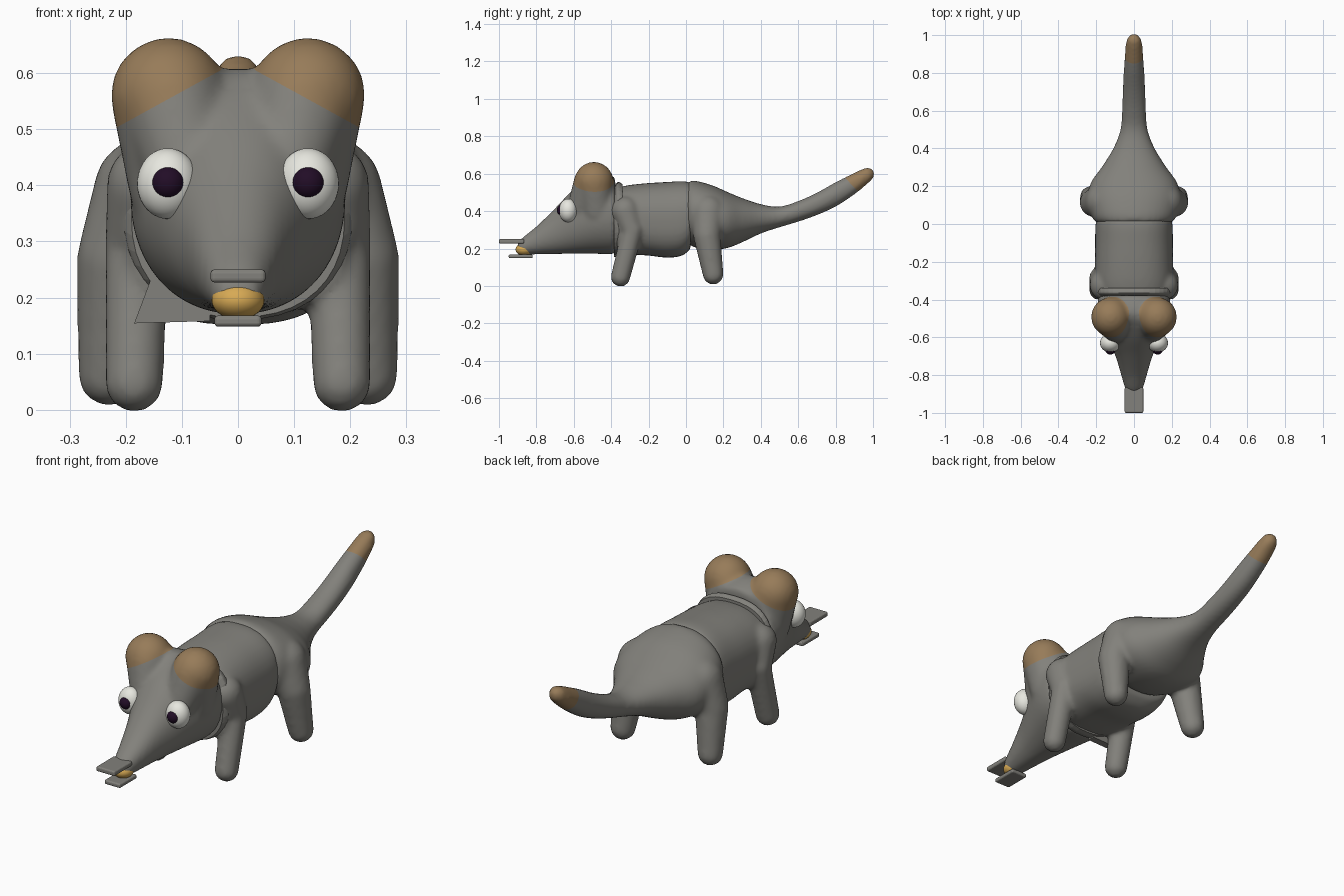
import bpy, bmesh, math
from mathutils import Vector, Matrix

if "Cube" in bpy.data.objects:
    bpy.data.objects.remove(bpy.data.objects["Cube"])


def material(name, rgb):
    m = bpy.data.materials.new(name)
    m.diffuse_color = (*rgb, 1)
    m.use_nodes = True
    m.node_tree.nodes["Principled BSDF"].inputs["Base Color"].default_value = m.diffuse_color
    return m


GREY = material("warm grey", (0.225, 0.22, 0.20))
BROWN = material("fur brown", (0.31, 0.20, 0.10))
YELLOW = material("tongue yellow", (0.68, 0.40, 0.09))
WHITE = material("eye white", (0.80, 0.80, 0.74))
DARK = material("pupil dark", (0.016, 0.004, 0.02))


def catmull(rings, steps=5):
    """Smoothly interpolate a list of ring values."""
    out = []
    for i in range(len(rings) - 1):
        p0, p1 = rings[max(i - 1, 0)], rings[i]
        p2, p3 = rings[i + 1], rings[min(i + 2, len(rings) - 1)]
        for s in range(steps):
            t = s / steps
            out.append([0.5 * (2 * b + (c - a) * t + (2 * a - 5 * b + 4 * c - d) * t * t
                               + (3 * b - a - 3 * c + d) * t ** 3)
                        for a, b, c, d in zip(p0, p1, p2, p3)])
    return out + [list(rings[-1])]


def loft(bm, rings, power=2.0, low_power=None, n=40):
    """Closed loft along y; each ring is (y, bottom z, top z, half width)."""
    loops = []
    for y, lo, hi, w in catmull(rings):
        loop = []
        for k in range(n):
            a = 2 * math.pi * k / n
            c, s = math.cos(a), math.sin(a)
            p = low_power if low_power and s < 0 else power
            x = math.copysign(abs(c) ** (2 / p), c) * w
            z = math.copysign(abs(s) ** (2 / p), s) * (hi - lo) / 2
            loop.append(bm.verts.new((x, y, (lo + hi) / 2 + z)))
        loops.append(loop)
    faces = [bm.faces.new((a[k], a[(k + 1) % n], b[(k + 1) % n], b[k]))
             for a, b in zip(loops, loops[1:]) for k in range(n)]
    faces += [bm.faces.new(loops[0][::-1]), bm.faces.new(loops[-1])]
    bmesh.ops.recalc_face_normals(bm, faces=faces)


def limb(bm, a, ra, b, rb, steps=16):
    """Mirrored pair of rounded limbs, swept from sphere a to sphere b."""
    for side in (-1, 1):
        for i in range(steps + 1):
            t = i / steps
            p = Vector(a).lerp(Vector(b), t)
            p.x *= side
            bmesh.ops.create_icosphere(bm, subdivisions=3, radius=ra + (rb - ra) * t,
                                       matrix=Matrix.Translation(p))


def add(name, bm, mats):
    me = bpy.data.meshes.new(name)
    bm.to_mesh(me)
    bm.free()
    for m in mats:
        me.materials.append(m)
    ob = bpy.data.objects.new(name, me)
    bpy.context.collection.objects.link(ob)
    return ob


def fuse(bm, voxel=0.011, smooth=10):
    """Blend overlapping volumes into one skin and return it as a bmesh."""
    ob = add("fuse_helper", bm, [])
    r = ob.modifiers.new("remesh", 'REMESH')
    r.mode, r.voxel_size = 'VOXEL', voxel
    s = ob.modifiers.new("smooth", 'SMOOTH')
    s.factor, s.iterations = 0.5, smooth
    me = bpy.data.meshes.new_from_object(ob.evaluated_get(bpy.context.evaluated_depsgraph_get()))
    out = bmesh.new()
    out.from_mesh(me)
    bpy.data.objects.remove(ob)
    bpy.data.meshes.remove(me)
    for f in out.faces:
        f.smooth = True
    return out


def cut(bm, co, no):
    bmesh.ops.bisect_plane(bm, geom=bm.verts[:] + bm.edges[:] + bm.faces[:],
                           plane_co=co, plane_no=no, dist=1e-5)


# Head with blended ears, brown above a slanted line
bm = bmesh.new()
loft(bm, [(-0.90, 0.178, 0.232, 0.03), (-0.87, 0.168, 0.262, 0.048), (-0.80, 0.168, 0.318, 0.068),
          (-0.70, 0.17, 0.415, 0.098), (-0.60, 0.172, 0.52, 0.140), (-0.50, 0.172, 0.60, 0.180),
          (-0.44, 0.17, 0.605, 0.192), (-0.378, 0.17, 0.58, 0.19)], 2.15)
limb(bm, (0.108, -0.475, 0.40), 0.088, (0.124, -0.492, 0.560), 0.104)
limb(bm, (0.085, -0.56, 0.42), 0.075, (0.118, -0.505, 0.55), 0.097)
limb(bm, (0.10, -0.465, 0.42), 0.085, (0.115, -0.48, 0.555), 0.095)
bm = fuse(bm)
for side in (-1, 1):
    cut(bm, (0, 0, 0.622), Vector((0.55 * side, 0, 1)).normalized())
for f in bm.faces:
    c = f.calc_center_median()
    f.material_index = int(c.z + 0.55 * abs(c.x) > 0.622 and c.y > -0.62 and abs(c.x) > 0.03)
add("head", bm, [GREY, BROWN])

# Middle body with front legs
bm = bmesh.new()
loft(bm, [(-0.372, 0.175, 0.525, 0.20), (-0.30, 0.168, 0.54, 0.208), (-0.20, 0.162, 0.55, 0.207),
          (-0.10, 0.151, 0.556, 0.206), (-0.02, 0.162, 0.560, 0.205), (0.025, 0.20, 0.555, 0.20)],
     2.3, 2.7)
limb(bm, (0.185, -0.35, 0.048), 0.053, (0.18, -0.285, 0.30), 0.058)
limb(bm, (0.18, -0.29, 0.30), 0.058, (0.155, -0.325, 0.40), 0.08)
add("body_and_front_legs", fuse(bm), [GREY])

# Thin collar behind the head, with a pointed lower corner
bm = bmesh.new()
loft(bm, [(-0.385, 0.165, 0.525, 0.19), (-0.365, 0.160, 0.555, 0.204),
          (-0.34, 0.163, 0.545, 0.204)], 2.6, 2.3)
corner = [bm.verts.new((x, y, z)) for y in (-0.385, -0.35)
          for x, z in ((-0.185, 0.154), (-0.145, 0.26), (-0.05, 0.25), (-0.05, 0.158))]
bmesh.ops.convex_hull(bm, input=corner)
add("collar", bm, [GREY])

# Hindquarters, hind legs and tail with a brown tip
bm = bmesh.new()
loft(bm, [(0.01, 0.225, 0.557, 0.205), (0.05, 0.205, 0.562, 0.228), (0.14, 0.195, 0.538, 0.245),
          (0.22, 0.202, 0.503, 0.228), (0.30, 0.233, 0.470, 0.172), (0.40, 0.280, 0.437, 0.110),
          (0.50, 0.313, 0.424, 0.072), (0.60, 0.343, 0.454, 0.064), (0.70, 0.378, 0.499, 0.060),
          (0.80, 0.423, 0.555, 0.055), (0.90, 0.488, 0.605, 0.048), (0.965, 0.541, 0.633, 0.042),
          (0.995, 0.568, 0.626, 0.028), (1.008, 0.59, 0.61, 0.01)], 2.1)
limb(bm, (0.23, 0.145, 0.062), 0.056, (0.214, 0.112, 0.27), 0.074)
limb(bm, (0.214, 0.112, 0.27), 0.074, (0.16, 0.118, 0.39), 0.098)
bm = fuse(bm)
tip, axis = Vector((0, 0.858, 0.57)), Vector((0, 0.73, 0.69)).normalized()
cut(bm, tip, axis)
for f in bm.faces:
    c = f.calc_center_median()
    f.material_index = int((c - tip).dot(axis) > 0 and c.y > 0.7)
add("hindquarters_and_tail", bm, [GREY, BROWN])


def ellipsoid(name, co, r, mat):
    bm = bmesh.new()
    bmesh.ops.create_uvsphere(bm, u_segments=32, v_segments=20, radius=1,
                              matrix=Matrix.LocRotScale(Vector(co), None, Vector(r)))
    for f in bm.faces:
        f.smooth = True
    add(name, bm, [mat])


# Eyes
for side, label in ((-1, "left"), (1, "right")):
    ellipsoid(label + "_eye", (0.125 * side, -0.63, 0.403), (0.055, 0.05, 0.063), WHITE)
    ellipsoid(label + "_pupil", (0.125 * side, -0.661, 0.405), (0.03, 0.03, 0.03), DARK)

# Tongue
ellipsoid("tongue", (0, -0.864, 0.195), (0.047, 0.047, 0.034), YELLOW)


# Flat bill plates with rounded edges
def plate(name, w, y0, y1, z0, z1):
    bm = bmesh.new()
    bmesh.ops.create_cube(bm, size=1, matrix=Matrix.LocRotScale(
        Vector((0, (y0 + y1) / 2, (z0 + z1) / 2)), None, Vector((2 * w, y1 - y0, z1 - z0))))
    bmesh.ops.bevel(bm, geom=bm.edges[:], offset=0.007, segments=3, profile=0.5, affect='EDGES')
    add(name, bm, [GREY])


plate("upper_bill", 0.049, -1.0, -0.865, 0.227, 0.25)
plate("lower_bill", 0.042, -0.948, -0.82, 0.148, 0.168)
